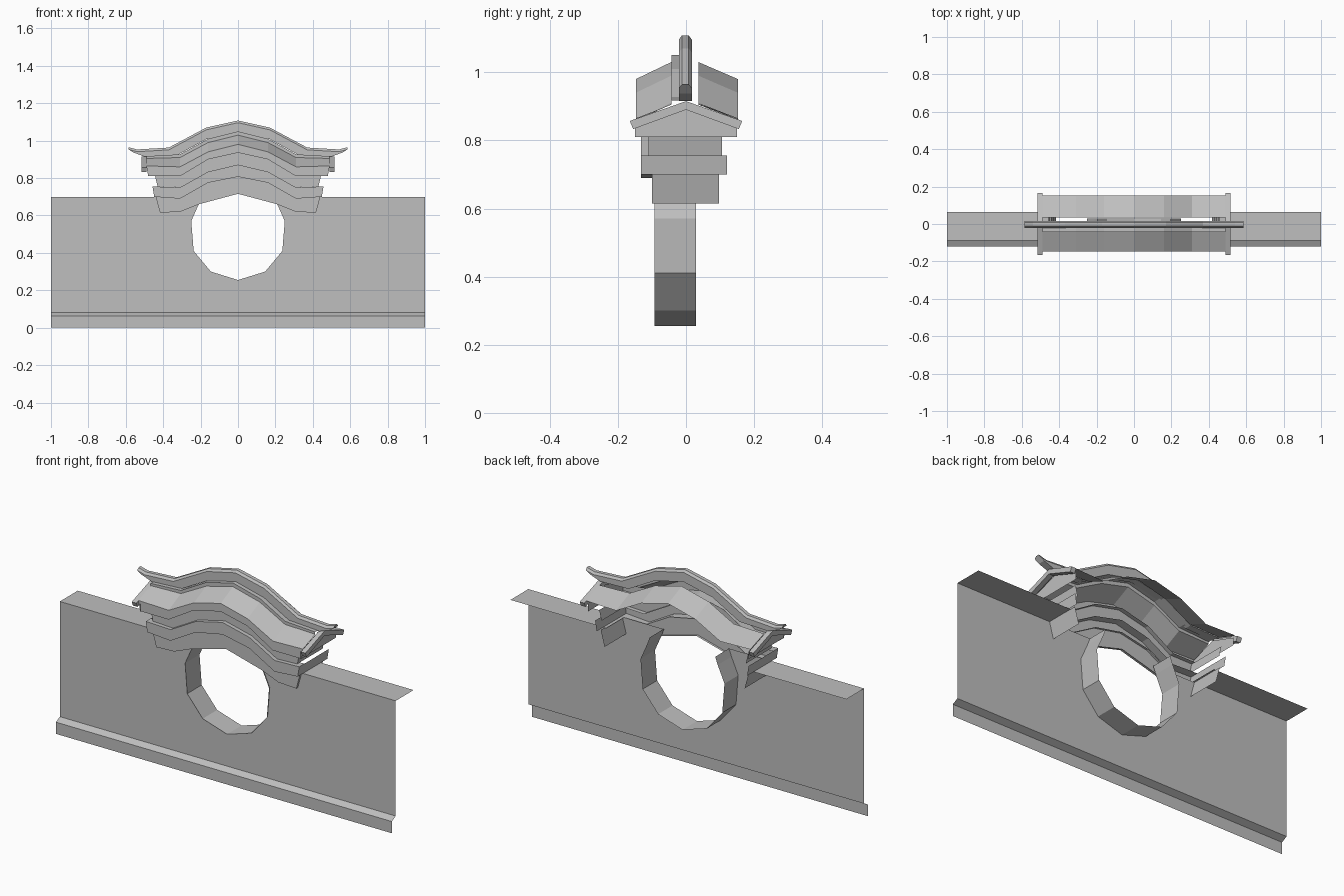
import bpy, bmesh

cube = bpy.data.objects.get("Cube")
if cube:
    bpy.data.objects.remove(cube, do_unlink=True)

grey = bpy.data.materials.new("plain_grey")
grey.use_nodes = True
tone = (0.52, 0.52, 0.52, 1)
grey.diffuse_color = tone
grey.node_tree.nodes["Principled BSDF"].inputs["Base Color"].default_value = tone


def finish(name, bm, recalc=False):
    if recalc:
        bmesh.ops.recalc_face_normals(bm, faces=bm.faces)
    mesh = bpy.data.meshes.new(name)
    bm.to_mesh(mesh)
    bm.free()
    mesh.materials.append(grey)
    obj = bpy.data.objects.new(name, mesh)
    bpy.context.collection.objects.link(obj)
    return obj


def loft(name, rails, closed=False, caps=False):
    """Skin quads between polylines of equal length."""
    bm = bmesh.new()
    rows = [[bm.verts.new(p) for p in rail] for rail in rails]
    pairs = list(zip(rows, rows[1:]))
    if closed:
        pairs.append((rows[-1], rows[0]))
    for a, b in pairs:
        for i in range(len(a) - 1):
            bm.faces.new((a[i], a[i + 1], b[i + 1], b[i]))
    if caps:
        bm.faces.new([r[0] for r in rows])
        bm.faces.new([r[-1] for r in rows][::-1])
    return finish(name, bm, closed)


def arch(half, y):
    """Mirror a centre-to-end list of (x, z) into a full rail at depth y."""
    return [(-x, y, z) for x, z in half[:0:-1]] + [(x, y, z) for x, z in half]


def curve(heights, end):
    return list(zip((0, 0.16, 0.31, end), heights))


def mirrored(half):
    return [(-x, z) for x, z in half[:0:-1]] + half


# Wall sheet with the round opening, drawn as columns down to the hole edge
WALL, TOP = -0.087, 0.70
hole = [(0, 0.255), (0.145, 0.30), (0.237, 0.41), (0.25, 0.57), (0.21, 0.66), (0.195, TOP)]
bm = bmesh.new()
for s in (-1, 1):
    outline = [(0, 0.08), (1, 0.08), (1, TOP)] + hole[::-1]
    bm.faces.new([bm.verts.new((s * x, WALL, z)) for x, z in outline][::s])
finish("wall_front", bm)

# Skirting along the foot of the wall
loft("wall_skirting", [[(-1, y, z), (1, y, z)] for y, z in
                       ((-0.12, 0), (-0.12, 0.063), (WALL, 0.08))])

# Wall coping on either side of the gate
for s, side in ((1, "left"), (-1, "right")):
    loft("wall_coping_" + side, [[(s * 0.43, y, TOP), (s, y, TOP)] for y in (WALL, 0.065)])

# Reveal of the round opening
loft("opening_reveal", [[(x, y, z) for x, z in mirrored(hole)] for y in (-0.093, 0.03)])

# Stepped arch bands
soffit = [(0, 0.716), (0.21, 0.66), (0.31, 0.62), (0.417, 0.615)]
low = (0.807, 0.775, 0.69, 0.70)
mid = (0.872, 0.834, 0.75, 0.755)
high = (0.936, 0.90, 0.81, 0.81)
bands = [
    ("lower_band", soffit, curve(low, 0.44), -0.10, 0.097),
    ("middle_band", curve(low, 0.448), curve(mid, 0.457), -0.132, 0.12),
    ("upper_band", curve(mid, 0.43), curve(high, 0.443), -0.11, 0.105),
]
for name, bottom, top, front, back in bands:
    loft(name, [arch(bottom, WALL), arch(bottom, front), arch(top, front), arch(top, WALL)])
    for s, side in ((1, "left"), (-1, "right")):
        (xb, zb), (xt, zt) = bottom[-1], top[-1]
        loft(name + "_end_" + side, [[(s * x, front, z), (s * x, back, z)]
                                     for x, z in ((xb, zb), (xt, zt))])

# Roof: soffit, fascia and front slope, then the rear slope
eave = curve((0.98, 0.94, 0.86, 0.865), 0.49)
fascia = curve(high, 0.48)
crown = curve((1.03, 0.99, 0.91, 0.905), 0.49)
loft("roof_front", [arch(fascia, -0.11), arch(fascia, -0.147), arch(eave, -0.147), arch(crown, -0.043)])
loft("roof_back", [arch(crown, 0.036), arch(eave, 0.152)])

# Low ridge course under the main ridge
course = curve((1.05, 1.01, 0.927, 0.917), 0.49)
loft("ridge_course", [arch(crown, -0.043), arch(course, -0.043), arch(course, -0.004)])

# Ridge beam with upturned tips and chamfered top
crest = [(0, 1.108), (0.17, 1.07), (0.37, 0.963), (0.54, 0.953), (0.585, 0.965)]
shoulder = [(x, z - 0.012) for x, z in crest]
under = [(0, 1.045), (0.17, 1.008), (0.33, 0.92), (0.50, 0.915), (0.56, 0.937)]
loft("ridge_beam", [arch(under, -0.021), arch(shoulder, -0.021), arch(crest, -0.012),
                    arch(crest, 0.008), arch(shoulder, 0.017), arch(under, 0.017)], True, True)

# Gable ends: a flat panel and a chevron bargeboard on each side
for s, side in ((1, "left"), (-1, "right")):
    bm = bmesh.new()
    panel = [(-0.15, 0.81), (0.15, 0.81), (0.15, 0.85), (0, 0.90), (-0.15, 0.85)]
    bm.faces.new([bm.verts.new((s * 0.478, y, z)) for y, z in panel][::s])
    finish("gable_panel_" + side, bm)
    spine = [((-0.165, 0.857), (-0.155, 0.833)), ((0, 0.915), (0, 0.89)), ((0.165, 0.857), (0.155, 0.833))]
    loft("bargeboard_" + side, [
        [(s * x, p[k][0], p[k][1]) for p in spine]
        for x, k in ((0.49, 0), (0.517, 0), (0.517, 1), (0.49, 1))], True, True)
